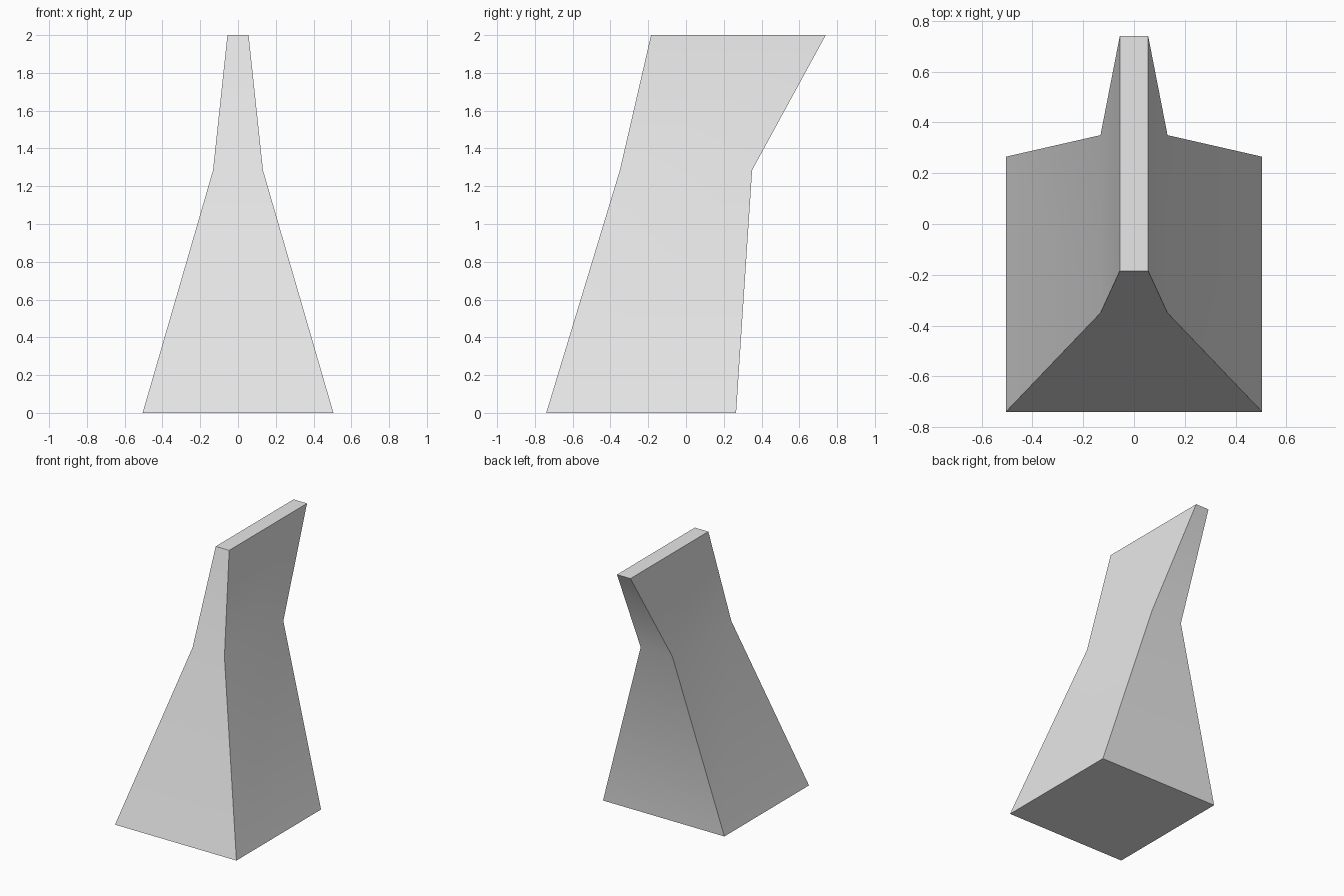
import bpy
import bmesh
from math import radians

cube = bpy.data.objects.get("Cube")
if cube:
    bpy.data.objects.remove(cube, do_unlink=True)

# Plain grey finish
grey = bpy.data.materials.new("light_grey")
grey.use_nodes = True
colour = (0.8, 0.8, 0.8, 1)
grey.diffuse_color = colour
grey.node_tree.nodes["Principled BSDF"].inputs["Base Color"].default_value = colour

# Cross-sections of the tapering body: height, half width, front y, back y
SECTIONS = [
    (0.0, 0.505, -0.74, 0.265),
    (1.285, 0.132, -0.35, 0.35),
    (2.0, 0.056, -0.185, 0.74),
]

# Loft the body through its sections and cap both ends
bm = bmesh.new()
rings = []
for z, w, front, back in SECTIONS:
    corners = [(-w, front), (w, front), (w, back), (-w, back)]
    rings.append([bm.verts.new((x, y, z)) for x, y in corners])
for low, high in zip(rings, rings[1:]):
    for i in range(4):
        j = (i + 1) % 4
        bm.faces.new((low[i], low[j], high[j], high[i]))
bm.faces.new(rings[0][::-1])
bm.faces.new(rings[-1])
bmesh.ops.recalc_face_normals(bm, faces=bm.faces)

mesh = bpy.data.meshes.new("tapered_body")
bm.to_mesh(mesh)
bm.free()
mesh.materials.append(grey)
body = bpy.data.objects.new("tapered_body", mesh)
bpy.context.collection.objects.link(body)

# Soft bends at the waist, sharp corners elsewhere
bpy.ops.object.select_all(action="DESELECT")
body.select_set(True)
bpy.context.view_layer.objects.active = body
bpy.ops.object.shade_smooth_by_angle(angle=radians(30))
